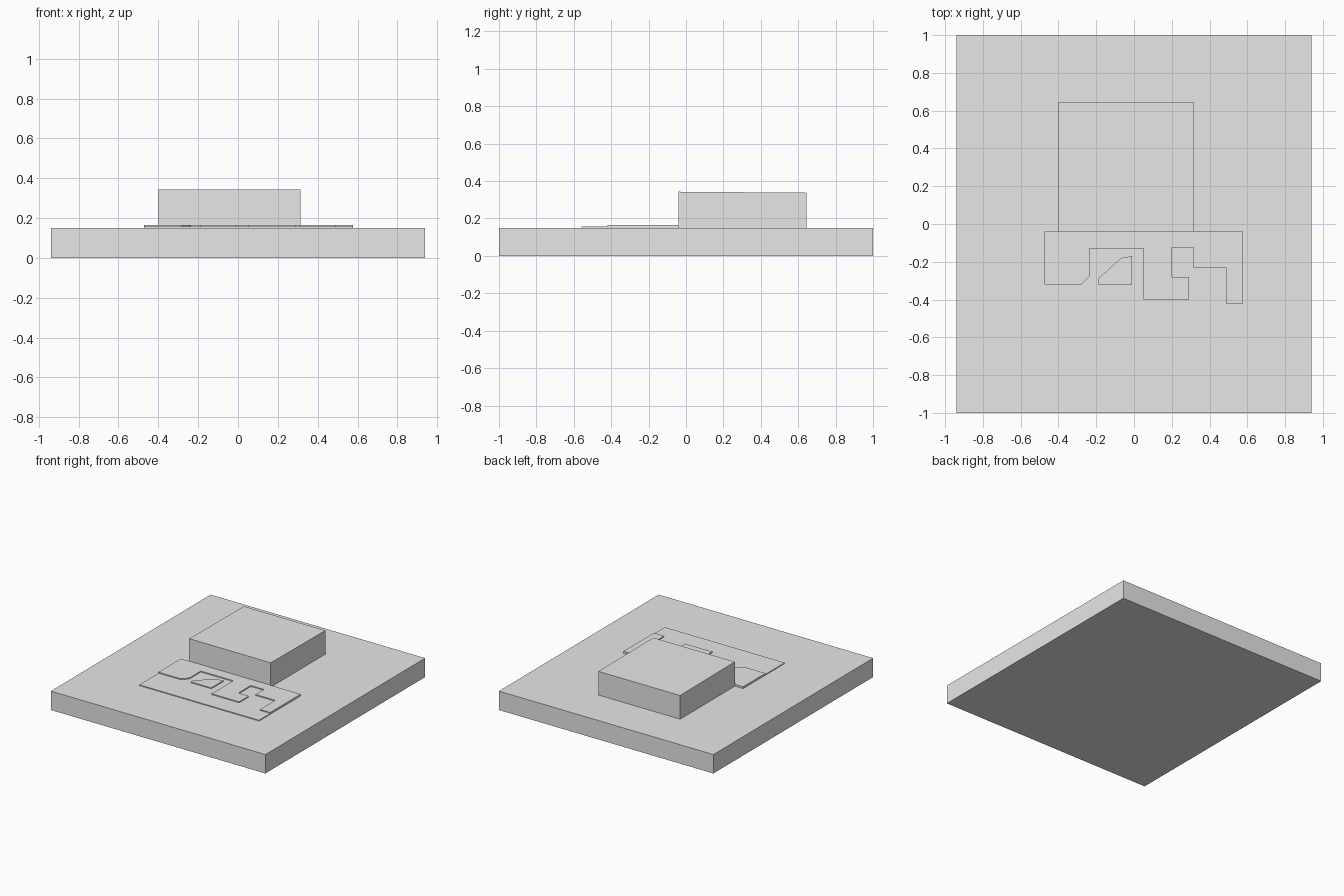
import bpy
import bmesh
from mathutils import Vector

cube = bpy.data.objects.get("Cube")
if cube:
    bpy.data.objects.remove(cube, do_unlink=True)

GREY = (0.8, 0.8, 0.8, 1.0)
grey = bpy.data.materials.new("plain_grey")
grey.use_nodes = True
grey.diffuse_color = GREY
grey.node_tree.nodes["Principled BSDF"].inputs["Base Color"].default_value = GREY


def prism(name, outline, bottom, top, slope=None):
    """Extrude a flat plan upward; slope optionally adjusts the top by y."""
    bm = bmesh.new()
    base = bm.faces.new([bm.verts.new((x, y, bottom)) for x, y in outline])
    lifted = bmesh.ops.extrude_face_region(bm, geom=[base], use_keep_orig=True)["geom"]
    for v in lifted:
        if isinstance(v, bmesh.types.BMVert):
            v.co.z = top + (slope(v.co.y) if slope else 0)
    bmesh.ops.recalc_face_normals(bm, faces=bm.faces)
    mesh = bpy.data.meshes.new(name)
    bm.to_mesh(mesh)
    bm.free()
    mesh.materials.append(grey)
    obj = bpy.data.objects.new(name, mesh)
    bpy.context.collection.objects.link(obj)
    return obj


def rect(x0, x1, y0, y1):
    return [(x0, y0), (x1, y0), (x1, y1), (x0, y1)]


GROUND, STEP, DECK = 0.15, 0.157, 0.165

# Plot of land and the main block with a barely falling roof
prism("ground_slab", rect(-0.94, 0.94, -1, 1), 0, GROUND)
prism("main_block", rect(-0.4, 0.315, -0.04, 0.645), GROUND, 0.343,
      lambda y: -0.008 * (y + 0.04))

# Low terrace in front of the block
prism("lower_terrace", rect(-0.473, 0.577, -0.56, -0.04), GROUND, STEP)

# Raised deck with recesses along its front edge
deck = [(-0.473, -0.04), (-0.473, -0.32), (-0.28, -0.32), (-0.235, -0.275),
        (-0.235, -0.13), (0.05, -0.13), (0.05, -0.4), (0.29, -0.4),
        (0.29, -0.28), (0.2, -0.28), (0.2, -0.125), (0.315, -0.125),
        (0.315, -0.23), (0.487, -0.23), (0.487, -0.42), (0.577, -0.42),
        (0.577, -0.04)]
prism("upper_deck", deck, STEP, DECK)

# Wedge-shaped pad inside the left recess
prism("wedge_pad", [(-0.19, -0.32), (-0.01, -0.32), (-0.01, -0.17),
                    (-0.07, -0.18), (-0.19, -0.29)], STEP, DECK)
